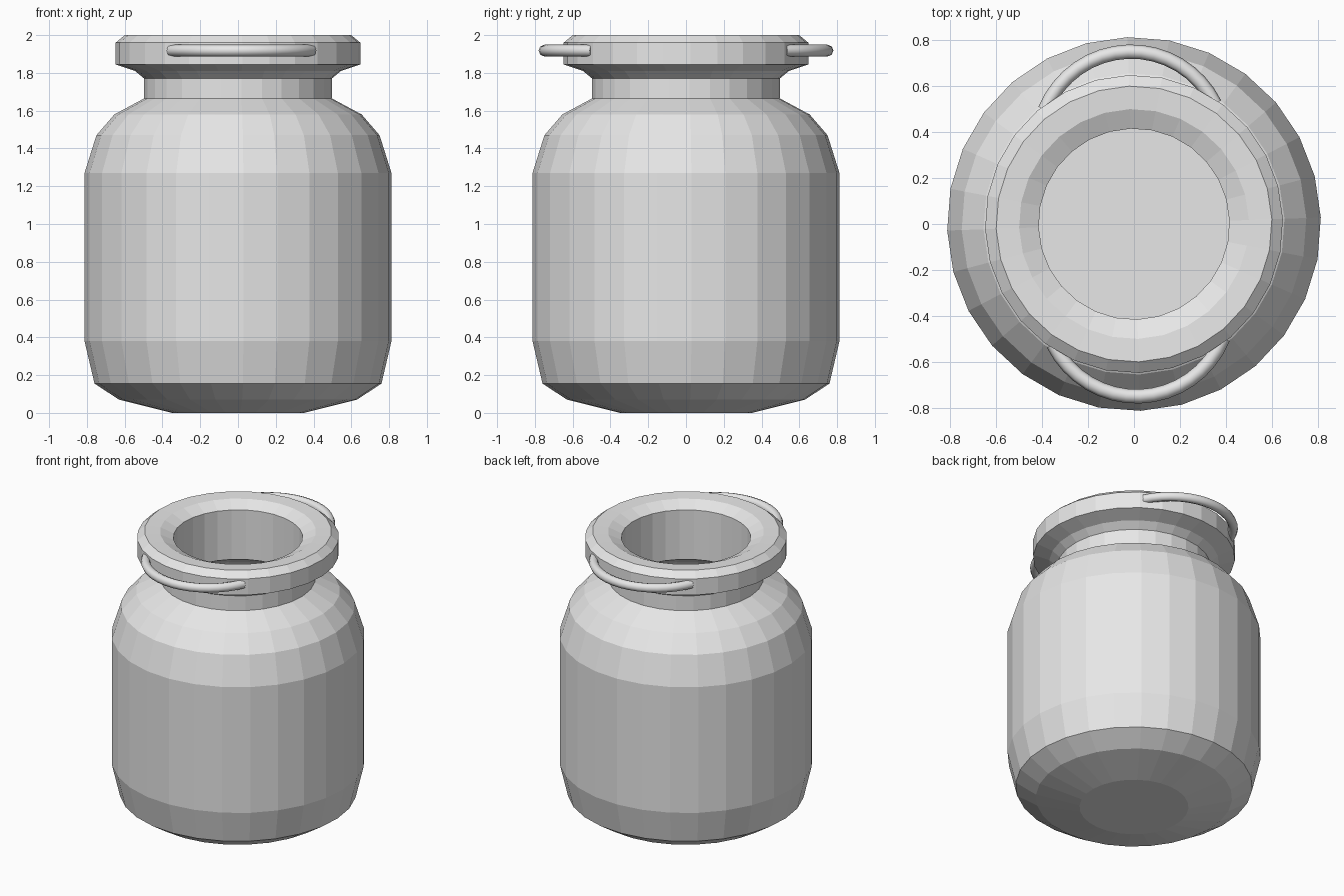
import bpy
import bmesh
from math import sin, cos, pi, radians, asin
from mathutils import Vector

cube = bpy.data.objects.get("Cube")
if cube:
    bpy.data.objects.remove(cube, do_unlink=True)

SIDES = 28
TURN = radians(2)

# Single bare metal colour
metal = bpy.data.materials.new("light grey metal")
metal.use_nodes = True
grey = (0.8, 0.8, 0.8, 1)
metal.diffuse_color = grey
metal.node_tree.nodes["Principled BSDF"].inputs["Base Color"].default_value = grey


def lathe(name, profile):
    """Spin a closed (radius, height) outline about the z axis."""
    bm = bmesh.new()
    verts = [bm.verts.new((0, -r, z)) for r, z in profile]
    edges = [bm.edges.new(pair) for pair in zip(verts, verts[1:])]
    bmesh.ops.spin(bm, geom=verts + edges, cent=(0, 0, 0), axis=(0, 0, 1),
                   angle=2 * pi, steps=SIDES)
    bmesh.ops.remove_doubles(bm, verts=bm.verts, dist=0.0005)
    bmesh.ops.recalc_face_normals(bm, faces=bm.faces)
    mesh = bpy.data.meshes.new(name)
    bm.to_mesh(mesh)
    bm.free()
    mesh.materials.append(metal)
    obj = bpy.data.objects.new(name, mesh)
    bpy.context.collection.objects.link(obj)
    obj.rotation_euler.z = TURN
    return obj


# Hollow can: outside from base to lip, then inside back down to the floor
outside = [(0, 0), (0.35, 0), (0.63, 0.07), (0.76, 0.155), (0.813, 0.38),
           (0.813, 1.27), (0.75, 1.47), (0.655, 1.58), (0.497, 1.665),
           (0.497, 1.77), (0.545, 1.81), (0.648, 1.845), (0.648, 1.96),
           (0.6, 2.0)]
inside = [(0.5, 1.995), (0.415, 1.955), (0.415, 1.605), (0.6, 1.5),
          (0.68, 1.41), (0.73, 1.25), (0.73, 0.39), (0.69, 0.2),
          (0.6, 0.1), (0, 0.1)]
lathe("can_body", outside + inside)


# Bent rod handles fixed to the rim at front and back
def handle(name, angle):
    radius, centre, steps = 0.405, 0.345, 16
    reach = asin(0.37 / radius)
    curve = bpy.data.curves.new(name, "CURVE")
    curve.dimensions = "3D"
    curve.bevel_depth = 0.031
    curve.bevel_resolution = 2
    curve.use_fill_caps = True
    path = curve.splines.new("POLY")
    path.points.add(steps)
    for i, point in enumerate(path.points):
        a = reach * (2 * i / steps - 1)
        point.co = (radius * sin(a), centre + radius * cos(a), 1.918, 1)
    path.use_smooth = True
    curve.materials.append(metal)
    obj = bpy.data.objects.new(name, curve)
    bpy.context.collection.objects.link(obj)
    obj.rotation_euler.z = angle


handle("back_handle", TURN)
handle("front_handle", TURN + pi)
